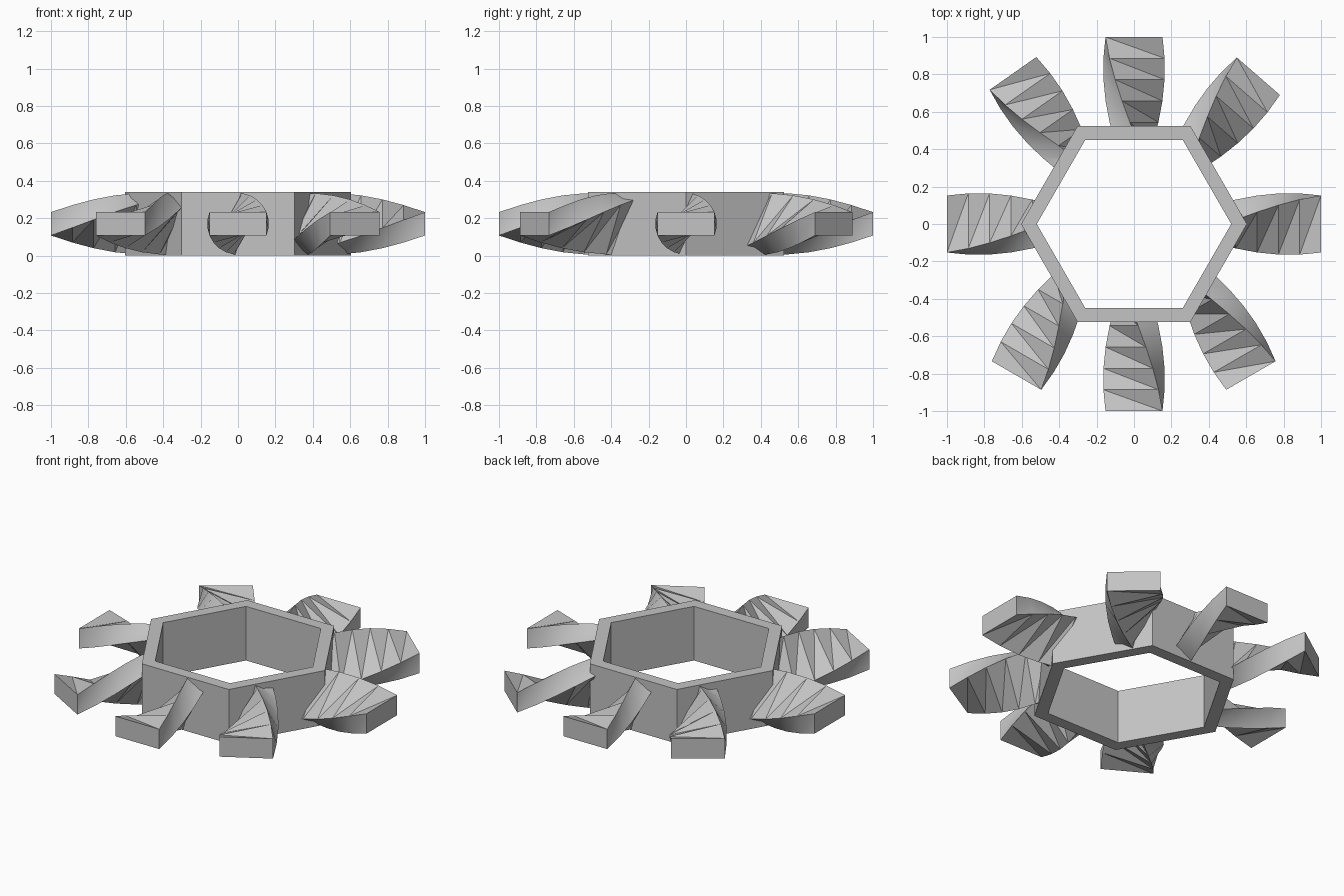
import bpy, math
from mathutils import Vector

if "Cube" in bpy.data.objects:
    bpy.data.objects.remove(bpy.data.objects["Cube"])

HEIGHT, MID = 0.34, 0.17
OUTER, INNER = 0.604, 0.52
WIDTH, THICK = 0.305, 0.125
SLICES, STEP, TWIST = 6, 0.114, math.radians(15)

grey = bpy.data.materials.new("grey")
grey.diffuse_color = (0.55, 0.55, 0.55, 1)
grey.use_nodes = True
grey.node_tree.nodes["Principled BSDF"].inputs["Base Color"].default_value = grey.diffuse_color


def make_object(name, verts, faces):
    mesh = bpy.data.meshes.new(name)
    mesh.from_pydata(verts, [], faces)
    mesh.materials.append(grey)
    obj = bpy.data.objects.new(name, mesh)
    bpy.context.collection.objects.link(obj)
    return obj


def hexagon(radius, z):
    return [(radius * math.cos(i * math.pi / 3), radius * math.sin(i * math.pi / 3), z)
            for i in range(6)]


# Hexagonal ring: outer and inner walls joined by flat rims
verts = hexagon(OUTER, 0) + hexagon(OUTER, HEIGHT) + hexagon(INNER, HEIGHT) + hexagon(INNER, 0)
faces = [(a * 6 + i, a * 6 + (i + 1) % 6, b * 6 + (i + 1) % 6, b * 6 + i)
         for a, b in ((0, 1), (1, 2), (2, 3), (3, 0)) for i in range(6)]
make_object("hexagonal_ring", verts, faces)

# Helper prism that keeps the opening of the ring clear
cutter = make_object("opening_cutter", hexagon(INNER, -0.2) + hexagon(INNER, 0.6),
                     [(5, 4, 3, 2, 1, 0), (6, 7, 8, 9, 10, 11)] +
                     [(i, (i + 1) % 6, 6 + (i + 1) % 6, 6 + i) for i in range(6)])
cutter.hide_render = True


# Blade: rectangular section twisting as it runs inward from its tip
def make_blade(name, x, y, degrees):
    a = math.radians(degrees)
    out = Vector((math.cos(a), math.sin(a), 0))
    side = Vector((-out.y, out.x, 0))
    up = Vector((0, 0, 1))
    tip = Vector((x, y, MID))
    corners = [(WIDTH / 2, THICK / 2), (-WIDTH / 2, THICK / 2),
               (-WIDTH / 2, -THICK / 2), (WIDTH / 2, -THICK / 2)]
    verts, faces = [], [(0, 1, 2, 3)]
    for s in range(SLICES + 1):
        c, n = math.cos(s * TWIST), math.sin(s * TWIST)
        for u, v in corners:
            verts.append(tip - out * s * STEP + side * (u * c - v * n) + up * (u * n + v * c))
    for s in range(SLICES):
        for k in range(4):
            p, q = s * 4 + k, s * 4 + (k + 1) % 4
            faces += [(p, p + 4, q + 4), (p, q + 4, q)]
    e = SLICES * 4
    faces.append((e + 3, e + 2, e + 1, e))
    blade = make_object(name, verts, faces)
    cut = blade.modifiers.new("trim", 'BOOLEAN')
    cut.operation, cut.solver, cut.object = 'DIFFERENCE', 'EXACT', cutter
    bpy.ops.object.select_all(action='DESELECT')
    bpy.context.view_layer.objects.active = blade
    blade.select_set(True)
    bpy.ops.object.modifier_apply(modifier=cut.name)
    bpy.ops.object.shade_smooth_by_angle(angle=math.radians(30))


make_blade("right_blade", 1, 0, 0)
make_blade("back_right_blade", 0.665, 0.79, 49)
make_blade("back_blade", 0, 1, 90)
make_blade("back_left_blade", -0.647, 0.805, 125)
make_blade("left_blade", -1, 0, 180)
make_blade("front_left_blade", -0.628, -0.81, 240)
make_blade("front_blade", 0, -1, 270)
make_blade("front_right_blade", 0.625, -0.81, 300)

bpy.data.objects.remove(cutter)
